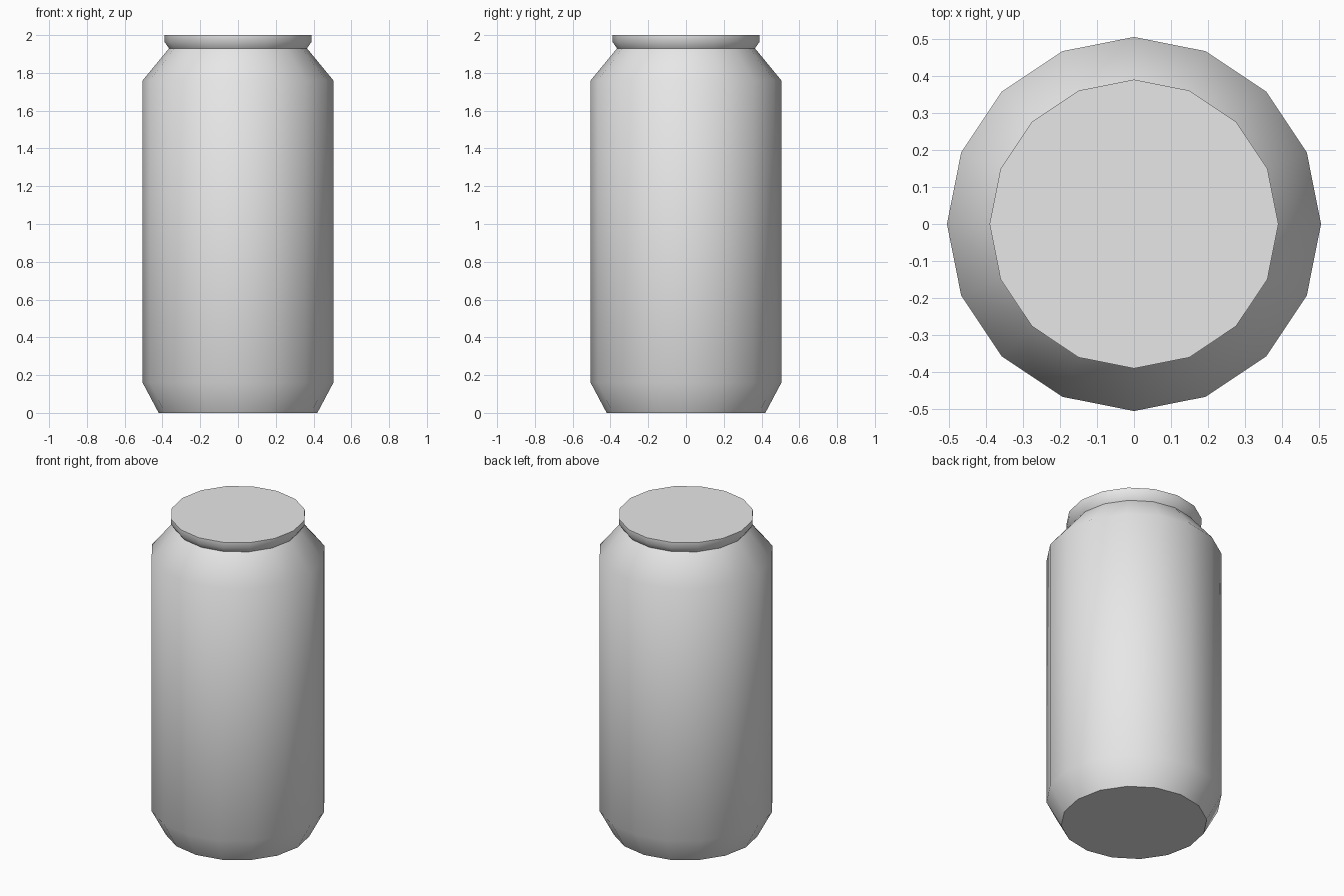
import bpy
import bmesh
from math import cos, sin, pi, radians

cube = bpy.data.objects.get("Cube")
if cube:
    bpy.data.objects.remove(cube, do_unlink=True)

SIDES = 16


def make_material(name, colour):
    mat = bpy.data.materials.new(name)
    mat.use_nodes = True
    mat.diffuse_color = colour
    mat.node_tree.nodes["Principled BSDF"].inputs["Base Color"].default_value = colour
    return mat


def lathe(name, profile, mat):
    """Closed solid of revolution with flat end caps."""
    bm = bmesh.new()
    rings = [[bm.verts.new((r * cos(2 * pi * i / SIDES), r * sin(2 * pi * i / SIDES), z))
              for i in range(SIDES)] for r, z in profile]
    for low, high in zip(rings, rings[1:]):
        for i in range(SIDES):
            j = (i + 1) % SIDES
            bm.faces.new((low[i], low[j], high[j], high[i]))
    bm.faces.new(rings[0][::-1])
    bm.faces.new(rings[-1])
    mesh = bpy.data.meshes.new(name)
    bm.to_mesh(mesh)
    bm.free()
    mesh.materials.append(mat)
    obj = bpy.data.objects.new(name, mesh)
    bpy.context.collection.objects.link(obj)
    bpy.ops.object.select_all(action="DESELECT")
    obj.select_set(True)
    bpy.context.view_layer.objects.active = obj
    # Smooth the wall, keep the lid and base edges crisp
    bpy.ops.object.shade_smooth_by_angle(angle=radians(60))
    return obj


metal = make_material("light grey metal", (0.8, 0.8, 0.8, 1))

# Can: tapered foot, straight wall, sloped shoulder, pinched neck and rim
lathe("drink_can", [(0.42, 0), (0.505, 0.16), (0.505, 1.76),
                    (0.365, 1.93), (0.39, 1.965), (0.39, 2.0)], metal)
